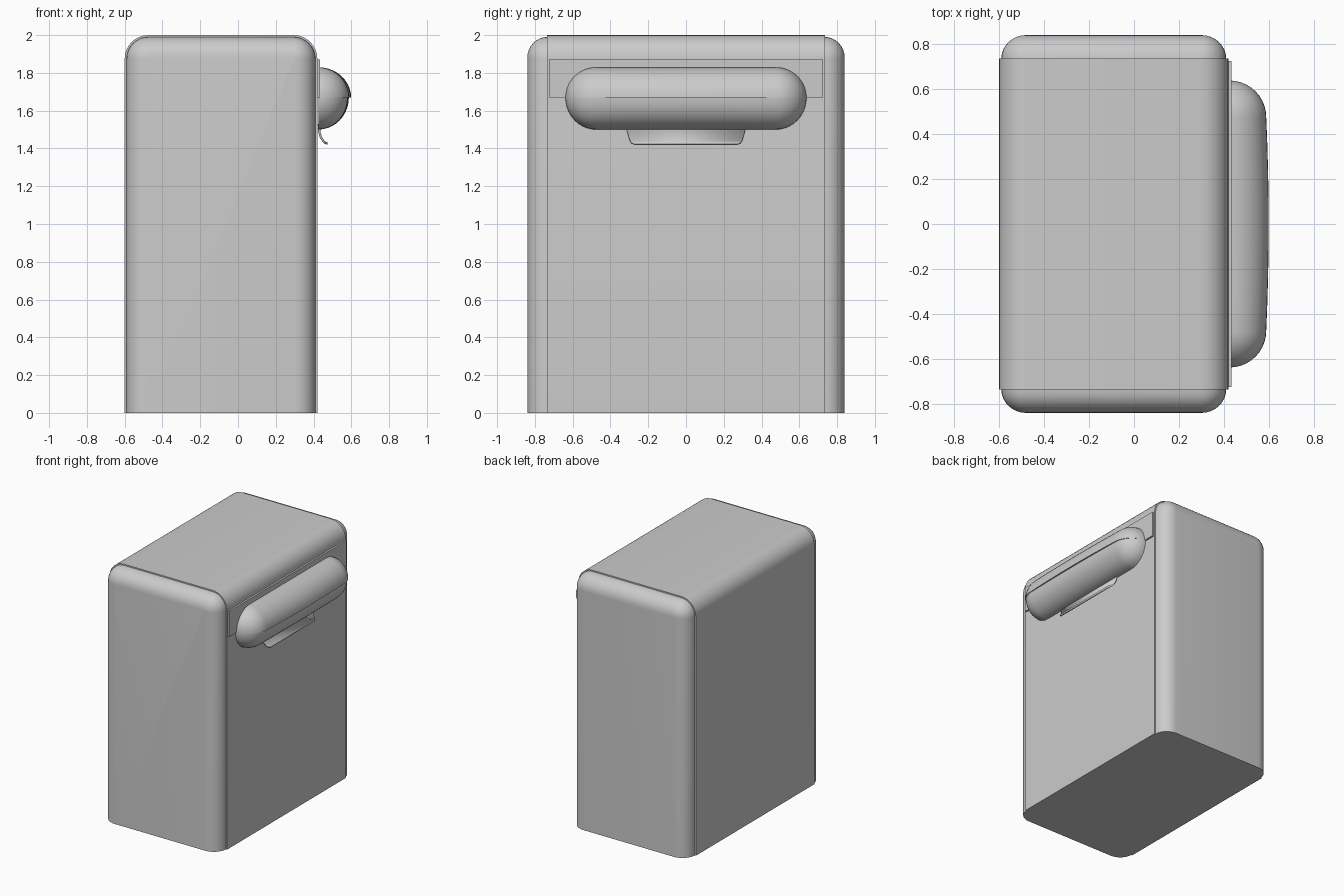
import bpy, bmesh
from math import sin, cos, pi, radians

if "Cube" in bpy.data.objects:
    bpy.data.objects.remove(bpy.data.objects["Cube"])


def finish(name, bm, angle=35):
    bmesh.ops.remove_doubles(bm, verts=bm.verts, dist=1e-5)
    bmesh.ops.recalc_face_normals(bm, faces=bm.faces)
    me = bpy.data.meshes.new(name)
    bm.to_mesh(me)
    bm.free()
    ob = bpy.data.objects.new(name, me)
    bpy.context.collection.objects.link(ob)
    bpy.ops.object.select_all(action='DESELECT')
    ob.select_set(True)
    bpy.context.view_layer.objects.active = ob
    bpy.ops.object.shade_smooth_by_angle(angle=radians(angle))
    return ob


def arch(inset, n=8):
    """Rounded-top outline in x, z, shrunk by inset except at the floor."""
    x0, x1, top, r = -0.60 + inset, 0.42 - inset, 2.0 - inset, 0.125 - inset
    pts = [(x1, 0)]
    for cx, a0 in ((x1 - r, 0), (x0 + r, pi / 2)):
        for i in range(n + 1):
            a = a0 + i * pi / 2 / n
            pts.append((cx + r * cos(a), top - r + r * sin(a)))
    return pts + [(x0, 0)]


def loft(name, sections, close_end):
    bm = bmesh.new()
    rings = [[bm.verts.new((x, y, z)) for x, z in arch(d)] for y, d in sections]
    n = len(rings[0])
    for a, b in zip(rings, rings[1:]):
        for i in range(n):
            j = (i + 1) % n
            bm.faces.new((a[i], a[j], b[j], b[i]))
    if close_end:
        bm.faces.new(rings[-1])
    return finish(name, bm)


# Wrap-around cabinet cover with a small step at each end
loft("cabinet_cover", [(-0.735, 0.01), (-0.735, 0), (0.735, 0), (0.735, 0.01)], False)

# Rounded end caps
for side, label in ((-1, "front"), (1, "rear")):
    secs = []
    for i in range(9):
        t = i * pi / 16
        secs.append((side * (0.735 + 0.105 * sin(t)), 0.01 + 0.11 * (1 - cos(t))))
    loft(label + "_end_cap", secs, True)


# Thin mounting strip behind the hood
def box(name, lo, hi):
    bm = bmesh.new()
    bmesh.ops.create_cube(bm, size=1)
    for v in bm.verts:
        v.co = [l + (c + 0.5) * (h - l) for c, l, h in zip(v.co, lo, hi)]
    return finish(name, bm)


box("mounting_strip", (0.418, -0.725, 1.67), (0.434, 0.725, 1.87))


# Half capsule split into an upper hood and a lower bowl
def quarter_capsule(name, a0, a1, depth, height, bulge):
    bm = bmesh.new()
    half, reach, zc, n = 0.475, 0.163, 1.67, 10
    stations = []
    for i in range(n + 1):
        t = i * pi / 2 / n
        stations.append((-half - reach * cos(t), sin(t), 0))
    for i in range(1, 8):
        u = -1 + i / 4
        stations.append((half * u, 1, bulge * (1 - u * u)))
    stations += [(-y, s, 0) for y, s, b in reversed(stations[:n + 1])]
    rings = []
    for y, s, b in stations:
        ring = [bm.verts.new((0.425, y, zc))]
        for k in range(n + 1):
            a = a0 + (a1 - a0) * k / n
            ring.append(bm.verts.new((0.425 + (depth + b) * s * cos(a), y,
                                      zc + height * s * sin(a))))
        rings.append(ring)
    m = n + 2
    for p, q in zip(rings, rings[1:]):
        for k in range(m):
            j = (k + 1) % m
            bm.faces.new((p[k], p[j], q[j], q[k]))
    bmesh.ops.dissolve_degenerate(bm, dist=1e-6, edges=bm.edges)
    return finish(name, bm, 40)


quarter_capsule("handle_hood", 0, pi / 2, 0.163, 0.16, 0.011)
quarter_capsule("handle_bowl", -pi / 2, 0, 0.156, 0.17, 0.006)

# Curved pull tab under the handle, narrowing toward its lip
bm = bmesh.new()
rows = [(0.428, 1.53, 0.32), (0.430, 1.49, 0.312), (0.438, 1.46, 0.303),
        (0.453, 1.437, 0.295), (0.462, 1.43, 0.288), (0.474, 1.425, 0.272)]
grid = [[bm.verts.new((x, s * w, z)) for s in (-1, 1)] for x, z, w in rows]
for a, b in zip(grid, grid[1:]):
    bm.faces.new((a[0], a[1], b[1], b[0]))
tab = finish("pull_tab", bm)
mod = tab.modifiers.new("thickness", 'SOLIDIFY')
mod.thickness = 0.012
mod.offset = 0
